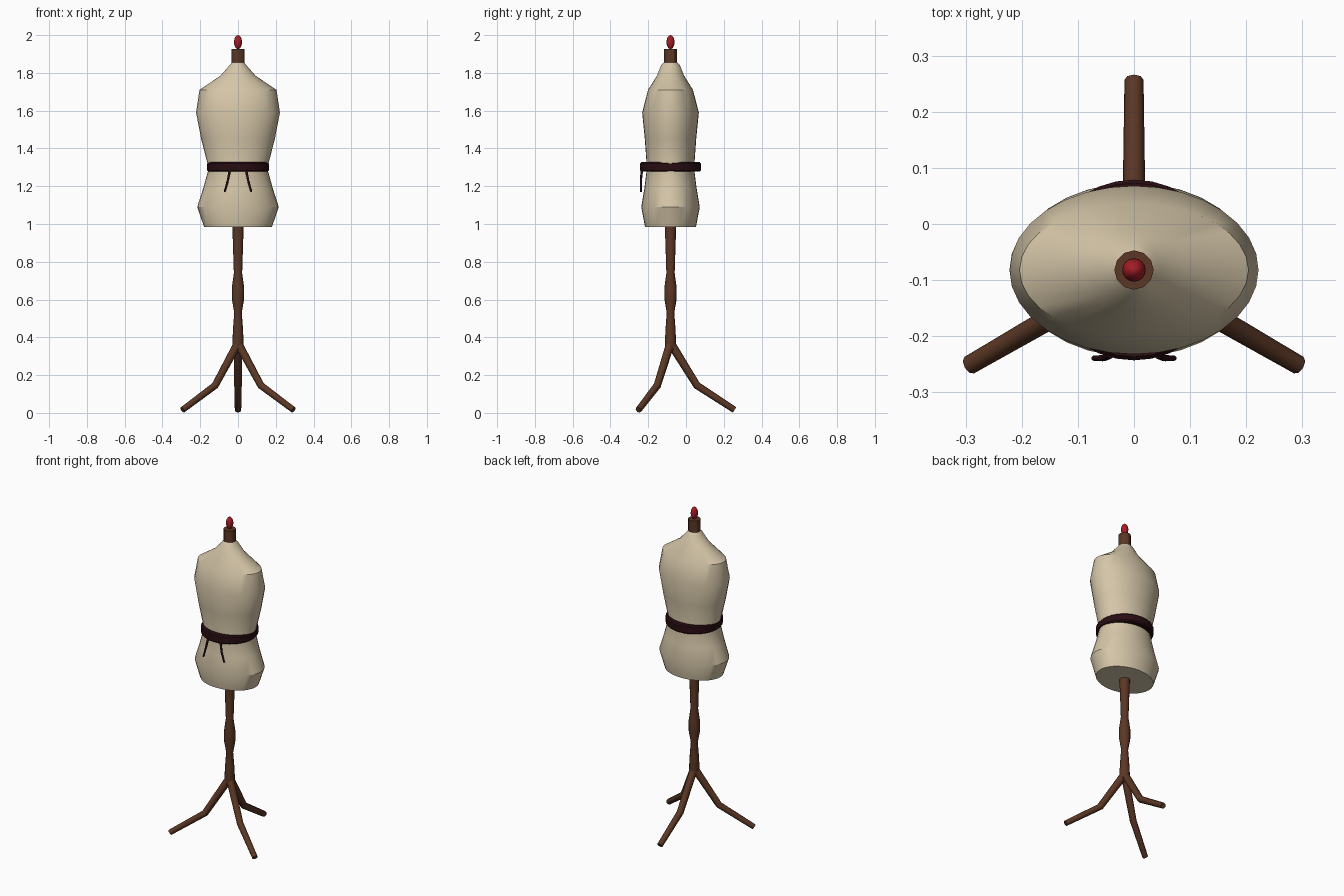
import bpy, bmesh, math
from mathutils import Vector

if "Cube" in bpy.data.objects:
    bpy.data.objects.remove(bpy.data.objects["Cube"])

CY = -0.082  # axis of the stand


def material(name, rgb, rough=0.7):
    m = bpy.data.materials.new(name)
    m.use_nodes = True
    m.diffuse_color = (*rgb, 1)
    bsdf = m.node_tree.nodes["Principled BSDF"]
    bsdf.inputs["Base Color"].default_value = (*rgb, 1)
    bsdf.inputs["Roughness"].default_value = rough
    return m


linen = material("cream linen", (0.66, 0.56, 0.39))
wood = material("brown wood", (0.105, 0.038, 0.018))
leather = material("dark belt", (0.022, 0.004, 0.006))
red = material("red finial", (0.38, 0.012, 0.018))


def smooth(ob, mat, angle=30):
    ob.data.materials.append(mat)
    bpy.ops.object.select_all(action='DESELECT')
    ob.select_set(True)
    bpy.context.view_layer.objects.active = ob
    bpy.ops.object.shade_smooth_by_angle(angle=math.radians(angle))
    return ob


def loft(name, rings, mat, sides, closed=False):
    """Stack of elliptical rings (z, half width, half depth) around the stand axis."""
    bm = bmesh.new()
    loops = []
    for z, rx, ry in rings:
        loops.append([bm.verts.new((rx * math.cos(a), CY + ry * math.sin(a), z))
                      for a in (math.tau * i / sides for i in range(sides))])
    pairs = list(zip(loops, loops[1:]))
    if closed:
        pairs.append((loops[-1], loops[0]))
    else:
        bm.faces.new(loops[0][::-1])
        bm.faces.new(loops[-1])
    for low, high in pairs:
        for i in range(sides):
            j = (i + 1) % sides
            bm.faces.new((low[i], low[j], high[j], high[i]))
    bmesh.ops.recalc_face_normals(bm, faces=bm.faces)
    me = bpy.data.meshes.new(name)
    bm.to_mesh(me)
    bm.free()
    ob = bpy.data.objects.new(name, me)
    bpy.context.collection.objects.link(ob)
    return smooth(ob, mat)


def tube(name, points, radii, mat):
    """Round capped tube through a few points."""
    cu = bpy.data.curves.new(name, 'CURVE')
    cu.dimensions = '3D'
    cu.bevel_depth = 1
    cu.bevel_resolution = 2
    cu.use_fill_caps = True
    sp = cu.splines.new('POLY')
    sp.points.add(len(points) - 1)
    for p, co, r in zip(sp.points, points, radii):
        p.co = (*co, 1)
        p.radius = r
    ob = bpy.data.objects.new(name, cu)
    bpy.context.collection.objects.link(ob)
    bpy.ops.object.select_all(action='DESELECT')
    ob.select_set(True)
    bpy.context.view_layer.objects.active = ob
    bpy.ops.object.convert(target='MESH')
    return smooth(bpy.context.object, mat, 50)


# Torso from hem to neck
loft("torso", [
    (0.985, 0.18, 0.135), (1.09, 0.216, 0.155), (1.19, 0.184, 0.138),
    (1.295, 0.155, 0.125), (1.45, 0.195, 0.136), (1.59, 0.222, 0.150),
    (1.71, 0.204, 0.119), (1.785, 0.093, 0.072), (1.84, 0.045, 0.05),
    (1.865, 0.025, 0.025)], linen, 32)

# Neck block and finial
loft("neck_block", [(1.855, 0.035, 0.035), (1.927, 0.035, 0.035)], wood, 12)
bpy.ops.mesh.primitive_uv_sphere_add(segments=16, ring_count=10, radius=1,
                                     location=(0, CY, 1.963))
finial = bpy.context.object
finial.name = "finial"
finial.scale = (0.021, 0.021, 0.037)
smooth(finial, red, 60)

# Turned pole
pole = [(0.335, 0.026), (0.37, 0.03), (0.45, 0.026), (0.53, 0.02),
        (0.6, 0.032), (0.66, 0.033), (0.74, 0.022), (0.99, 0.03)]
loft("pole", [(z, r, r) for z, r in pole], wood, 12)

# Three bent legs
for name, deg in (("back_leg", 90), ("front_right_leg", 210), ("front_left_leg", 330)):
    out = Vector((math.cos(math.radians(deg)), math.sin(math.radians(deg)), 0))
    path = [Vector((0, CY, z)) + out * r
            for r, z in ((0.003, 0.365), (0.14, 0.145), (0.339, 0.016))]
    tube(name, path, (0.023, 0.02, 0.017), wood)

# Belt with rounded edges
belt = [(1.277, 0.12), (1.277, 0.157), (1.284, 0.163), (1.32, 0.163),
        (1.327, 0.157), (1.327, 0.12)]
loft("belt", [(z, r, r - 0.002) for z, r in belt], leather, 32, closed=True)

# Hanging belt ties
for name, s in (("right_tie", -1), ("left_tie", 1)):
    tube(name, [(s * 0.042, CY - 0.151, 1.29), (s * 0.054, CY - 0.157, 1.23),
                (s * 0.071, CY - 0.157, 1.17)], (0.007, 0.006, 0.005), leather)
